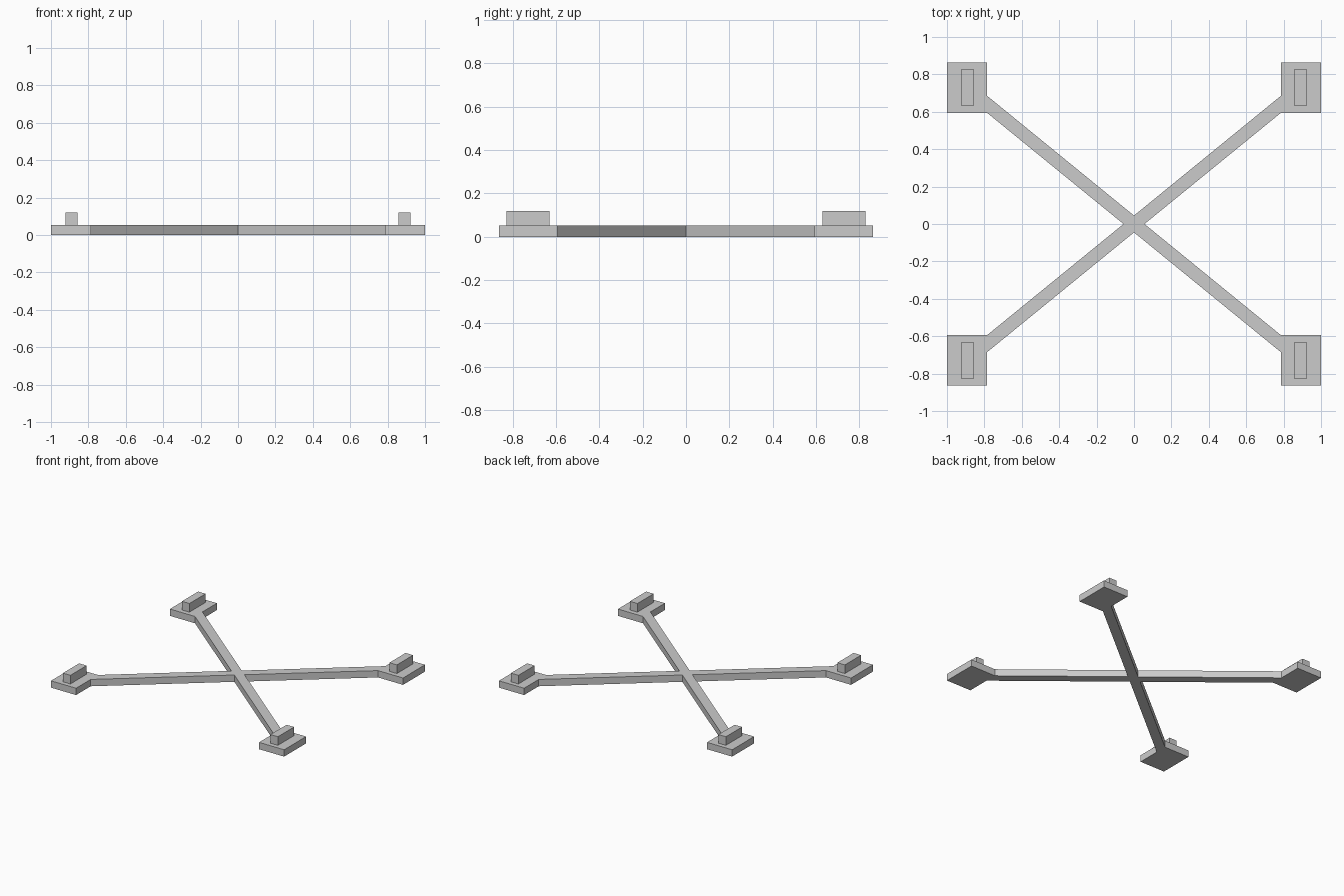
import bpy
import bmesh

cube = bpy.data.objects.get("Cube")
if cube:
    bpy.data.objects.remove(cube, do_unlink=True)

GREY = (0.6, 0.6, 0.6, 1.0)
grey = bpy.data.materials.new("light grey")
grey.use_nodes = True
grey.diffuse_color = GREY
grey.node_tree.nodes["Principled BSDF"].inputs["Base Color"].default_value = GREY

QUADRANTS = [(1, 1), (-1, 1), (-1, -1), (1, -1)]


def prism(name, outline, bottom, top):
    """Extrude a flat counter-clockwise outline between two heights."""
    bm = bmesh.new()
    base = bm.faces.new([bm.verts.new((x, y, bottom)) for x, y in outline])
    grown = bmesh.ops.extrude_face_region(bm, geom=[base], use_keep_orig=True)
    for v in grown["geom"]:
        if isinstance(v, bmesh.types.BMVert):
            v.co.z = top
    bmesh.ops.recalc_face_normals(bm, faces=bm.faces)
    mesh = bpy.data.meshes.new(name)
    bm.to_mesh(mesh)
    bm.free()
    mesh.materials.append(grey)
    obj = bpy.data.objects.new(name, mesh)
    bpy.context.collection.objects.link(obj)
    return obj


# Crossed arms with a rectangular pad at each end, as one outline
PAD_IN, PAD_OUT = 0.785, 1.0
PAD_NEAR, PAD_FAR = 0.594, 0.863
FRAME_TOP = 0.053
quarter = [(0.056, 0), (PAD_IN, PAD_NEAR), (PAD_OUT, PAD_NEAR),
           (PAD_OUT, PAD_FAR), (PAD_IN, PAD_FAR), (PAD_IN, 0.685), (0, 0.045)]
outline = []
for sx, sy in QUADRANTS:
    points = quarter if sx * sy > 0 else quarter[::-1]
    outline += [(sx * x, sy * y) for x, y in points[:-1]]
prism("cross_frame", outline, 0, FRAME_TOP)

# Raised block on each pad
for sx, sy in QUADRANTS:
    name = ("front" if sy < 0 else "back") + ("_left" if sx > 0 else "_right")
    cx, cy, hx, hy = sx * 0.89, sy * 0.729, 0.032, 0.099
    prism(name + "_block",
          [(cx - hx, cy - hy), (cx + hx, cy - hy),
           (cx + hx, cy + hy), (cx - hx, cy + hy)], FRAME_TOP, 0.12)
